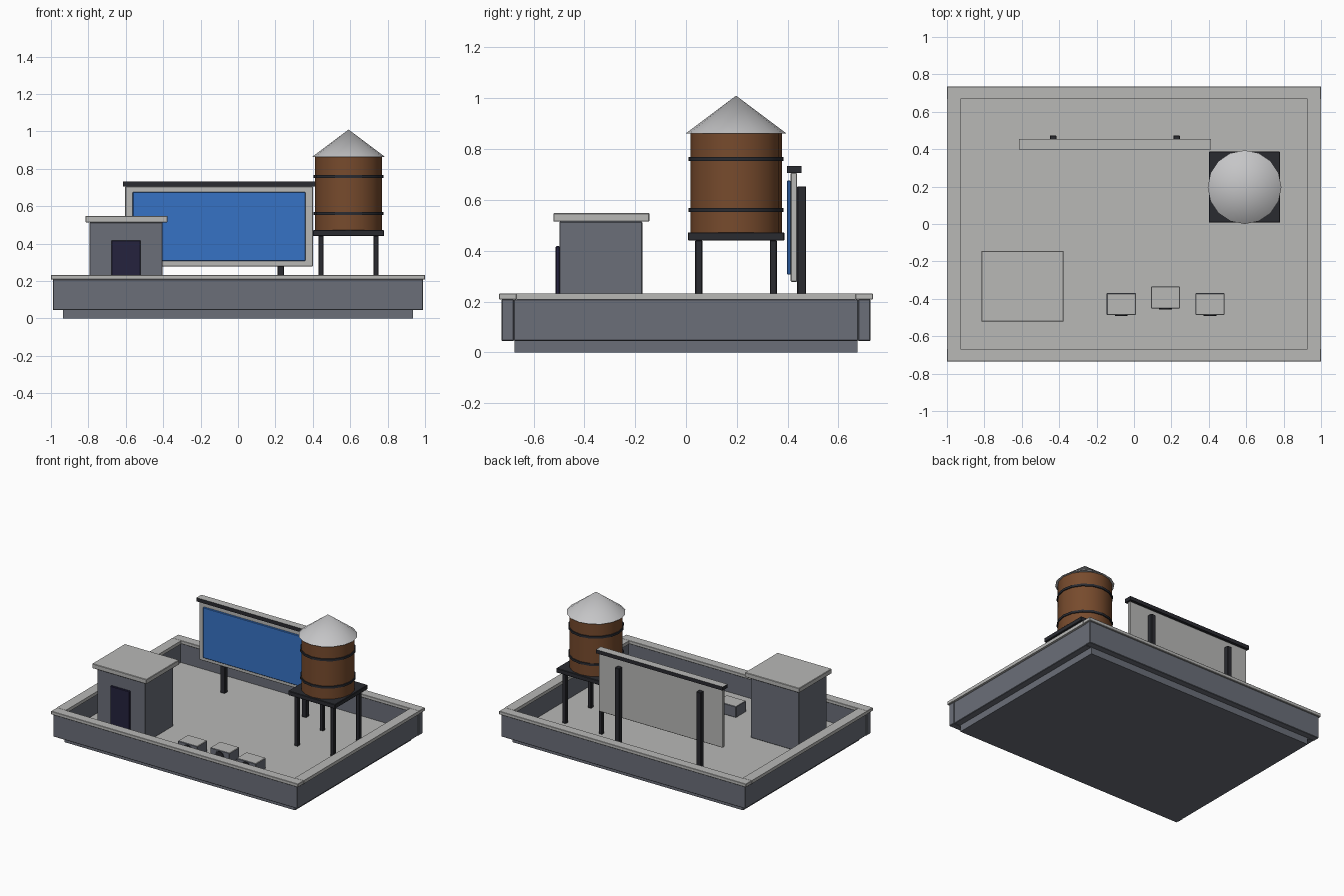
import bpy
import math

cube = bpy.data.objects.get("Cube")
if cube:
    bpy.data.objects.remove(cube, do_unlink=True)


def material(name, rgb):
    m = bpy.data.materials.new(name)
    m.use_nodes = True
    m.diffuse_color = (*rgb, 1)
    m.node_tree.nodes["Principled BSDF"].inputs["Base Color"].default_value = (*rgb, 1)
    return m


CONCRETE = material("light_concrete", (0.48, 0.48, 0.47))
WALL = material("slate_wall", (0.145, 0.158, 0.19))
DARK = material("dark_steel", (0.023, 0.024, 0.03))
WOOD = material("brown_wood", (0.185, 0.07, 0.026))
BLUE = material("sign_blue", (0.037, 0.17, 0.56))
NAVY = material("door_navy", (0.018, 0.016, 0.048))
METAL = material("pale_metal", (0.56, 0.56, 0.57))


def finish(obj, name, mat, top=None):
    """Name and colour a part; an optional second colour covers upward faces."""
    obj.name = name
    obj.data.materials.append(mat)
    if top:
        obj.data.materials.append(top)
        for face in obj.data.polygons:
            face.material_index = int(face.normal.z > 0.9)
    return obj


def box(name, xs, ys, zs, mat, top=None, bevel=0.003):
    """Box spanning the given ranges, with slightly softened edges."""
    spans = (xs, ys, zs)
    bpy.ops.mesh.primitive_cube_add(size=1, location=[(a + b) / 2 for a, b in spans])
    obj = bpy.context.object
    obj.scale = [b - a for a, b in spans]
    bpy.ops.object.transform_apply(location=False, rotation=False, scale=True)
    if bevel:
        mod = obj.modifiers.new("soft_edges", 'BEVEL')
        mod.width = bevel
        mod.segments = 1
    return finish(obj, name, mat, top)


def around(centre, half):
    return (centre - half, centre + half)


def drum(name, r1, r2, zs, mat):
    """Round tank part standing on the tank axis."""
    bpy.ops.mesh.primitive_cone_add(vertices=16, radius1=r1, radius2=r2,
                                    depth=zs[1] - zs[0],
                                    location=(TANK_X, TANK_Y, sum(zs) / 2))
    obj = finish(bpy.context.object, name, mat)
    bpy.ops.object.shade_smooth_by_angle(angle=math.radians(40))
    return obj


FLOOR = 0.067
WALL_Z = (0.045, 0.208)
CAP_Z = (0.208, 0.232)

# Roof slab
box("roof_slab", (-0.935, 0.935), (-0.675, 0.675), (0, FLOOR), WALL, CONCRETE, 0)

# Parapet walls and their coping
for s, label in ((-1, "front"), (1, "back")):
    box(label + "_parapet", (-0.99, 0.99), sorted((s * 0.677, s * 0.726)), WALL_Z, WALL)
    box(label + "_coping", (-1, 1), sorted((s * 0.667, s * 0.735)), CAP_Z, CONCRETE, bevel=0.002)
for s, label in ((-1, "right"), (1, "left")):
    box(label + "_parapet", sorted((s * 0.937, s * 0.987)), (-0.677, 0.677), WALL_Z, WALL)
    box(label + "_coping", sorted((s * 0.927, s * 1)), (-0.667, 0.667), CAP_Z, CONCRETE, bevel=0)

# Stair shed
box("shed_walls", (-0.793, -0.403), (-0.498, -0.172), (FLOOR, 0.514), WALL)
box("shed_roof", (-0.816, -0.376), (-0.522, -0.144), (0.514, 0.548), CONCRETE)
box("shed_door", (-0.676, -0.52), (-0.513, -0.497), (FLOOR, 0.418), NAVY)

# Billboard
box("billboard_panel", (-0.603, 0.4), (0.412, 0.437), (0.277, 0.706), CONCRETE)
box("billboard_face", (-0.563, 0.36), (0.398, 0.412), (0.306, 0.676), BLUE)
box("billboard_cap", (-0.615, 0.412), (0.398, 0.454), (0.706, 0.733), DARK, CONCRETE, 0)
for x, label in ((-0.432, "right"), (0.228, "left")):
    box(label + "_billboard_post", around(x, 0.018), (0.437, 0.473), (FLOOR, 0.653), DARK)

# Water tank on its stand
TANK_X, TANK_Y = 0.591, 0.197
box("tank_platform", around(TANK_X, 0.19), around(TANK_Y, 0.19), (0.44, 0.472), DARK)
for sx in (-1, 1):
    for sy in (-1, 1):
        box("tank_leg", around(TANK_X + sx * 0.147, 0.014),
            around(TANK_Y + sy * 0.147, 0.014), (FLOOR, 0.441), DARK)
drum("tank_barrel", 0.18, 0.18, (0.472, 0.865), WOOD)
drum("tank_roof", 0.197, 0, (0.862, 1.01), METAL)
for z in (0.56, 0.76):
    drum("tank_band", 0.187, 0.187, around(z, 0.008), DARK)

# Cooling units with round front fans
for x, y in ((-0.068, -0.428), (0.168, -0.393), (0.406, -0.428)):
    box("cooling_unit", around(x, 0.078), around(y, 0.058), (FLOOR, 0.148), WALL, CONCRETE)
    bpy.ops.mesh.primitive_cylinder_add(vertices=16, radius=0.034, depth=0.008,
                                        location=(x, y - 0.06, 0.108),
                                        rotation=(math.pi / 2, 0, 0))
    finish(bpy.context.object, "cooling_fan", DARK)
